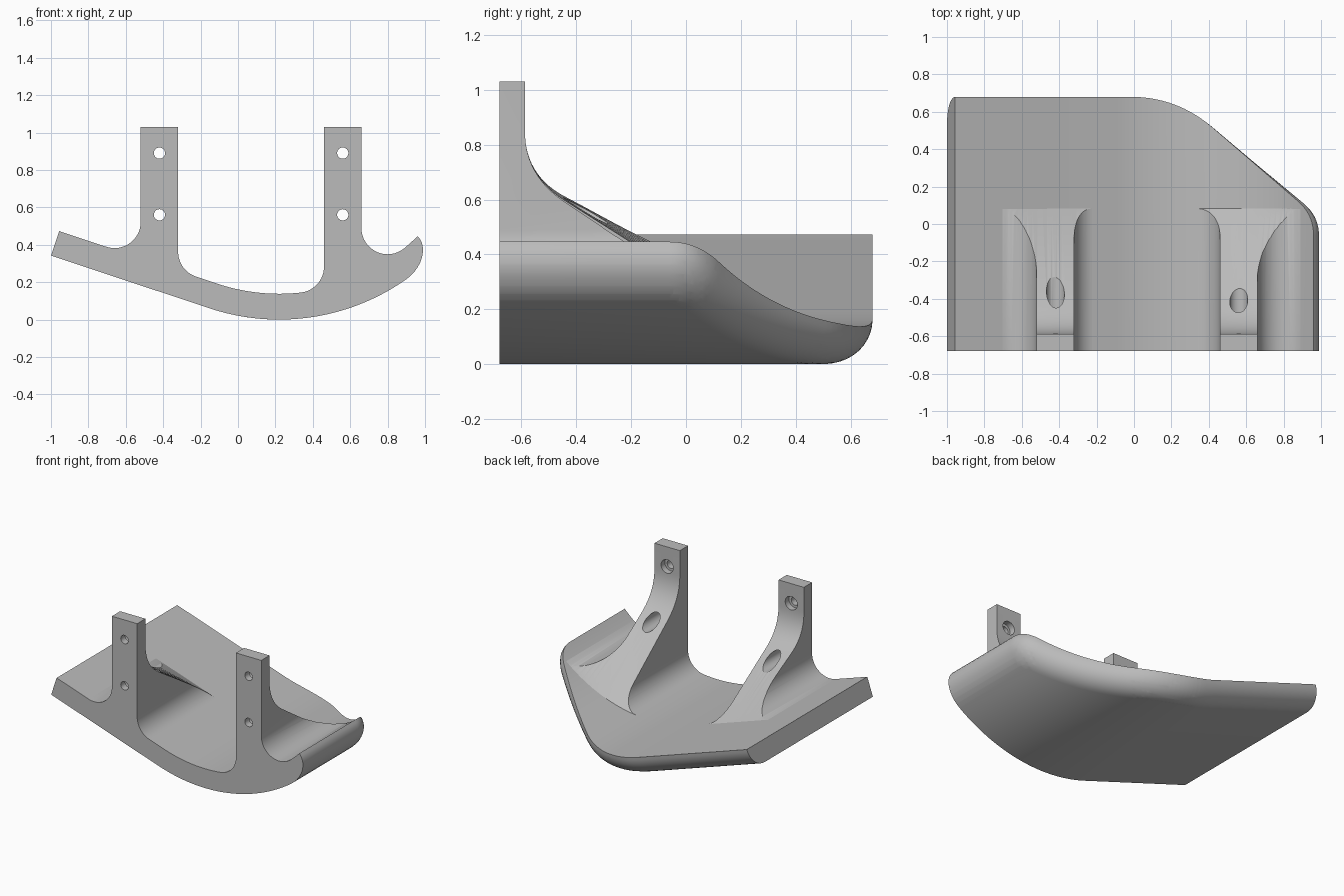
import bpy, bmesh
from math import sin, cos, tan, asin, pi, radians
from mathutils import Vector, Matrix

if "Cube" in bpy.data.objects:
    bpy.data.objects.remove(bpy.data.objects["Cube"])

mat = bpy.data.materials.new("plain grey")
mat.use_nodes = True
GREY = (0.5, 0.5, 0.5, 1)
mat.diffuse_color = GREY
mat.node_tree.nodes["Principled BSDF"].inputs["Base Color"].default_value = GREY

# Curved plate section: a sloped line running into an arc
X0, R, T, SLOPE = 0.22, 1.18, 0.138, radians(18.4)
RT = R - T
FRONT, BACK, LEFT_END, RIGHT_END = -0.68, 0.68, -0.956, 0.96
RIB_BACK, POST_BACK, POST_TOP, FILLET = 0.085, -0.587, 1.03, 0.14


def tilt(x, radius):
    """Section angle at x, held constant along the sloped line."""
    return asin(max(-sin(SLOPE), (x - X0) / radius))


def section(s, depth=0.0):
    """Point of the plate section at top position s, some depth below the top."""
    a = tilt(s, RT)
    z = R - RT * cos(a) + max(0, X0 - RT * sin(SLOPE) - s) * tan(SLOPE)
    return s + depth * sin(a), z - depth * cos(a)


def finish(name, bm):
    bmesh.ops.recalc_face_normals(bm, faces=bm.faces)
    mesh = bpy.data.meshes.new(name)
    bm.to_mesh(mesh)
    bm.free()
    mesh.materials.append(mat)
    ob = bpy.data.objects.new(name, mesh)
    bpy.context.collection.objects.link(ob)
    return ob


def activate(ob):
    bpy.ops.object.select_all(action='DESELECT')
    ob.select_set(True)
    bpy.context.view_layer.objects.active = ob


def smooth(ob):
    activate(ob)
    bpy.ops.object.shade_smooth_by_angle(angle=radians(30))


def cut(ob, cutter):
    cutter.hide_render = True
    mod = ob.modifiers.new("cut", 'BOOLEAN')
    mod.operation, mod.solver, mod.object = 'DIFFERENCE', 'EXACT', cutter
    activate(ob)
    bpy.ops.object.modifier_apply(modifier=mod.name)
    bpy.data.objects.remove(cutter)


def loft(bm, rings):
    """Closed solid through rings of equal point count."""
    loops = [[bm.verts.new(p) for p in ring] for ring in rings]
    n = len(loops[0])
    for a, b in zip(loops, loops[1:]):
        for i in range(n):
            j = (i + 1) % n
            bm.faces.new((a[i], a[j], b[j], b[i]))
    bm.faces.new(loops[0])
    bm.faces.new(loops[-1])


def bezier(a, b, c, n):
    a, b, c = Vector(a), Vector(b), Vector(c)
    return [a * (1 - k) ** 2 + b * 2 * k * (1 - k) + c * k * k
            for k in (i / n for i in range(n + 1))]


def plate():
    # Plan outline: right side, rounded corner, slanted side, rounded corner, back
    c1, c2 = Vector((RIGHT_END, 0.05)), Vector((0.23, BACK))
    slant = (c2 - c1).normalized()
    path = [Vector((RIGHT_END, FRONT))]
    path += bezier(c1 - Vector((0, 0.11)), c1, c1 + slant * 0.11, 10)
    path += bezier(c2 - slant * 0.25, c2, c2 - Vector((0.25, 0)), 16)
    path.append(Vector((LEFT_END, BACK)))
    normals = []
    for i in range(len(path)):
        d = path[min(i + 1, len(path) - 1)] - path[max(i - 1, 0)]
        normals.append(Vector((-d.y, d.x)).normalized())
    normals[0], normals[-1] = Vector((-1, 0)), Vector((0, -1))
    # Layers from top to bottom, drawn in to round the lower edge
    rings = []
    for i in range(11):
        k = i / 10 * pi / 2
        inset, depth = 0.14 * (1 - cos(k)), T * sin(k)
        ring = [(*(p + n * inset), -depth) for p, n in zip(path, normals)]
        rings.append(ring + [(LEFT_END, FRONT, -depth)])
    bm = bmesh.new()
    loft(bm, rings)
    # Slice crosswise, then bend to the section
    start = X0 - RT * sin(SLOPE)
    for i in range(44):
        x = start + (RIGHT_END - start) * i / 44
        bmesh.ops.bisect_plane(bm, geom=bm.verts[:] + bm.edges[:] + bm.faces[:],
                               plane_co=(x, 0, 0), plane_no=(1, 0, 0), dist=1e-5)
    for v in bm.verts:
        v.co.x, v.co.z = section(v.co.x, -v.co.z)
    bmesh.ops.triangulate(bm, faces=bm.faces[:])
    smooth(finish("curved_plate", bm))


def fillet(edge, side):
    """Arc from the post side down to its tangent point on the plate."""
    cx = edge + side * FILLET
    a = tilt(cx, RT - FILLET)
    cz = section(cx + FILLET * sin(a))[1] + FILLET * cos(a)
    begin, end = (pi if side > 0 else 0), a - pi / 2
    if side > 0:
        end += 2 * pi
    return [(cx + FILLET * cos(g), cz + FILLET * sin(g))
            for g in (begin + (end - begin) * i / 16 for i in range(17))]


def cylinder(x, z, radius, y0, y1):
    bm = bmesh.new()
    bmesh.ops.create_cone(
        bm, cap_ends=True, segments=40, radius1=radius, radius2=radius, depth=y1 - y0,
        matrix=Matrix.Translation((x, (y0 + y1) / 2, z)) @ Matrix.Rotation(pi / 2, 4, 'X'))
    return finish("hole_cutter", bm)


def rib(name, left, right):
    # Post with flared foot, drawn out along y
    a, b = fillet(left, -1), fillet(right, 1)
    outline = a[::-1] + [(left, POST_TOP), (right, POST_TOP)] + b
    s0, s1 = a[-1][0], b[-1][0]
    outline += [section(s1 + (s0 - s1) * i / 12, 0.04) for i in range(13)]
    bm = bmesh.new()
    loft(bm, [[(x, y, z) for x, z in outline] for y in (FRONT, RIB_BACK)])
    ob = finish(name, bm)
    # Sweeping back surface: hollow curve, then a ramp down to the plate
    rings = []
    for i in range(21):
        x = s0 - 0.02 + (s1 - s0 + 0.04) * i / 20
        foot = Vector((RIB_BACK, section(x)[1] - 0.002))
        bend = Vector((POST_BACK, 0.69))
        ramp = foot - bend
        side = [Vector((POST_BACK, 1.2))]
        side += bezier((POST_BACK, 0.85), bend, bend + ramp * 0.21, 14)
        side += [foot, foot + ramp * 0.2, Vector((foot.x + ramp.x * 0.2, 1.2))]
        rings.append([(x, p.x, p.y) for p in side])
    bm = bmesh.new()
    loft(bm, rings)
    bmesh.ops.triangulate(bm, faces=bm.faces[:])
    cut(ob, finish("sweep_cutter", bm))
    # Screw holes with wider bores at the back
    mid = (left + right) / 2
    for z in (0.56, 0.89):
        cut(ob, cylinder(mid, z, 0.03, -0.8, 0.2))
        cut(ob, cylinder(mid, z, 0.048, -0.63, 0.25))
    smooth(ob)


plate()
rib("right_mounting_post", -0.52, -0.32)
rib("left_mounting_post", 0.46, 0.66)
